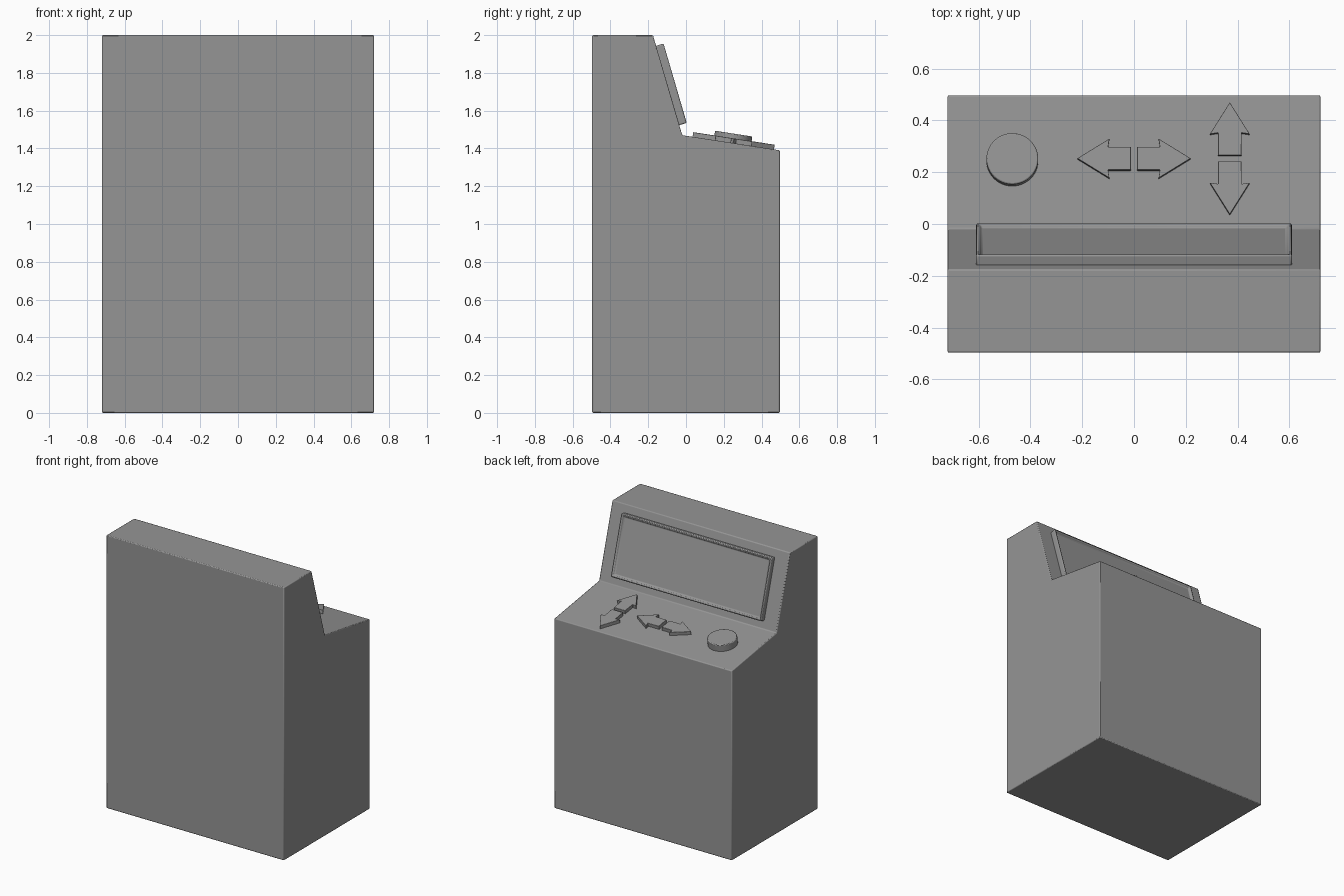
import bpy
import bmesh
from math import atan2, cos, sin, radians
from mathutils import Matrix, Vector

if "Cube" in bpy.data.objects:
    bpy.data.objects.remove(bpy.data.objects["Cube"], do_unlink=True)

grey = bpy.data.materials.new("plain grey")
grey.use_nodes = True
GREY = (0.3, 0.3, 0.3, 1)
grey.diffuse_color = GREY
grey.node_tree.nodes["Principled BSDF"].inputs["Base Color"].default_value = GREY


def finish(name, bm, matrix=Matrix(), bevel=0.006):
    """Turn a bmesh into a softly bevelled object."""
    bmesh.ops.recalc_face_normals(bm, faces=bm.faces)
    mesh = bpy.data.meshes.new(name)
    bm.to_mesh(mesh)
    bm.free()
    mesh.materials.append(grey)
    obj = bpy.data.objects.new(name, mesh)
    bpy.context.collection.objects.link(obj)
    obj.matrix_world = matrix
    mod = obj.modifiers.new("soft edges", "BEVEL")
    mod.width = bevel
    mod.segments = 2
    mod.limit_method = "ANGLE"
    mod.angle_limit = radians(30)
    bpy.ops.object.select_all(action="DESELECT")
    obj.select_set(True)
    bpy.context.view_layer.objects.active = obj
    bpy.ops.object.shade_smooth_by_angle(angle=radians(30))
    return obj


def prism(points, offset):
    """Extrude a closed outline along an offset."""
    bm = bmesh.new()
    face = bm.faces.new([bm.verts.new(p) for p in points])
    new = bmesh.ops.extrude_face_region(bm, geom=[face])["geom"]
    verts = [v for v in new if isinstance(v, bmesh.types.BMVert)]
    bmesh.ops.translate(bm, verts=verts, vec=offset)
    return bm


# Cabinet: side profile (y, z) extruded across the width
HALF_W = 0.72
crease, deck_edge, top_edge = (-0.02, 1.47), (0.497, 1.39), (-0.175, 2.0)
profile = [(-0.497, 0), (0.497, 0), deck_edge, crease, top_edge, (-0.497, 2)]
finish("cabinet", prism([(-HALF_W, y, z) for y, z in profile], (2 * HALF_W, 0, 0)))

# Screen: slab on the leaning face with a raised rim and sunken panel
lean = atan2(crease[0] - top_edge[0], top_edge[1] - crease[1])
up, out = Vector((0, -sin(lean), cos(lean))), Vector((0, cos(lean), sin(lean)))
frame = Matrix((Vector((-1, 0, 0)), up, out)).transposed().to_4x4()
frame.translation = (0, -0.0575, 1.745)
w, h, depth = 0.61, 0.219, 0.046
bm = prism([(-w, -h, -depth), (w, -h, -depth), (w, h, -depth), (-w, h, -depth)],
           (0, 0, depth))
bm.normal_update()
bmesh.ops.recalc_face_normals(bm, faces=bm.faces)
panel = [f for f in bm.faces if f.calc_center_median().z > -0.001]
bmesh.ops.inset_region(bm, faces=panel, thickness=0.02)
bmesh.ops.inset_region(bm, faces=panel, thickness=0.008, depth=-0.015)
finish("screen", bm, frame, 0.007)

# Control deck frame: tilted with the sloping top
tilt = atan2(deck_edge[1] - crease[1], deck_edge[0] - crease[0])
DECK_Y = 0.25
deck_z = crease[1] + (DECK_Y - crease[0]) * (deck_edge[1] - crease[1]) / (deck_edge[0] - crease[0])
deck = Matrix.Translation((0, DECK_Y, deck_z)) @ Matrix.Rotation(tilt, 4, "X")

# Arrow keys: one outline pointing +x, turned for each direction
half = [(0.012, 0.045), (0.1, 0.045), (0.095, 0.077), (0.219, 0)]
outline = half + [(x, -y) for x, y in reversed(half[:3])]
for name, centre_x, turn in (("right_arrow", 0, 0), ("left_arrow", 0, 180),
                             ("up_arrow", 0.37, 90), ("down_arrow", 0.37, 270)):
    place = deck @ Matrix.Translation((centre_x, 0, 0)) @ Matrix.Rotation(radians(turn), 4, "Z")
    finish(name, prism([(x, y, -0.01) for x, y in outline], (0, 0, 0.035)), place, 0.002)

# Round button
bm = bmesh.new()
bmesh.ops.create_cone(bm, cap_ends=True, segments=48, radius1=0.1, radius2=0.1, depth=0.06)
finish("round_button", bm, deck @ Matrix.Translation((-0.47, -0.005, 0.02)), 0.005)
